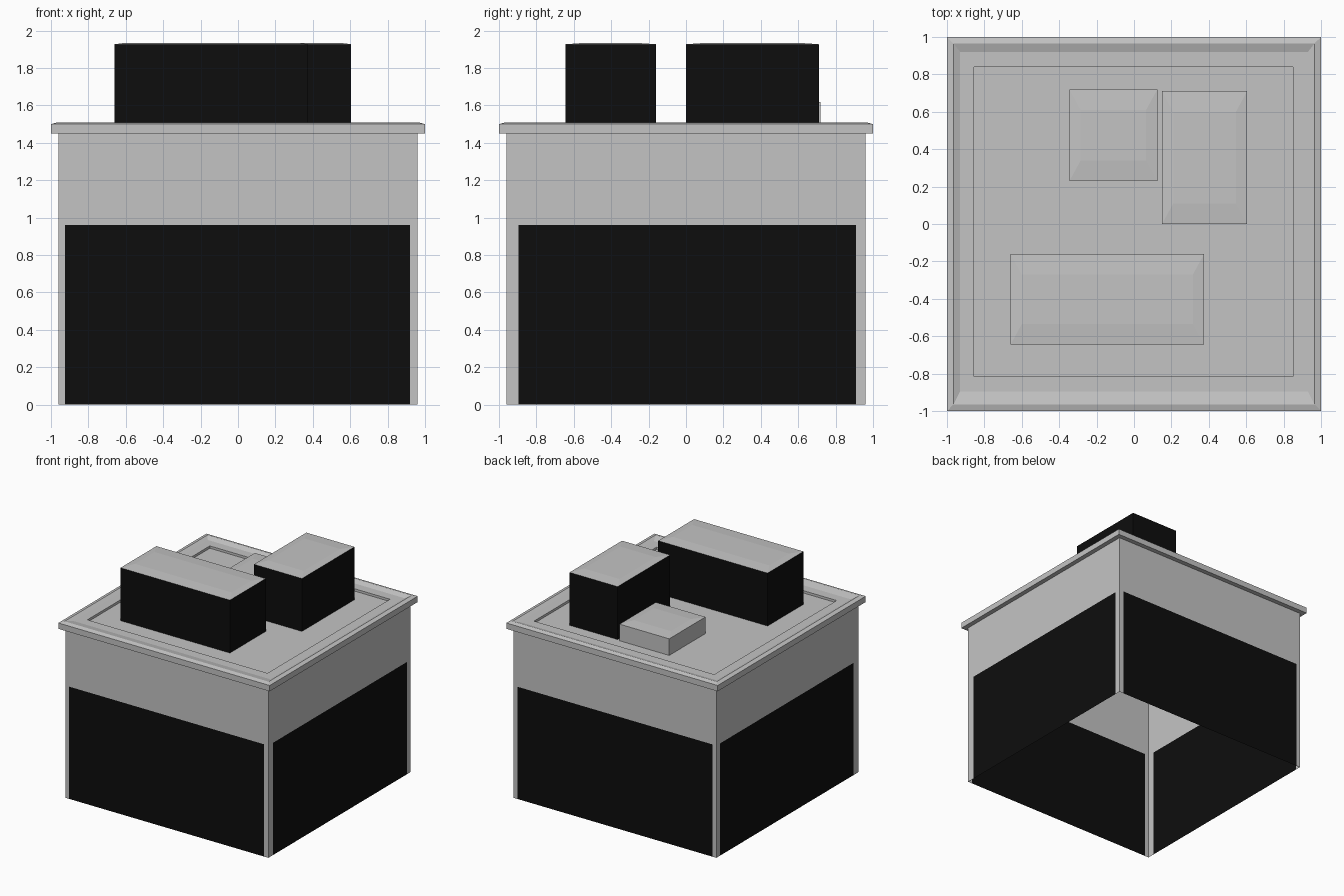
import bpy
import bmesh

cube = bpy.data.objects.get("Cube")
if cube:
    bpy.data.objects.remove(cube, do_unlink=True)


def make_material(name, value):
    mat = bpy.data.materials.new(name)
    color = (value, value, value, 1)
    mat.diffuse_color = color
    mat.use_nodes = True
    mat.node_tree.nodes["Principled BSDF"].inputs["Base Color"].default_value = color
    return mat


GREY = make_material("concrete grey", 0.55)
BLACK = make_material("near black", 0.004)


def finish(bm, name):
    mesh = bpy.data.meshes.new(name)
    bm.to_mesh(mesh)
    bm.free()
    mesh.materials.append(GREY)
    mesh.materials.append(BLACK)
    obj = bpy.data.objects.new(name, mesh)
    bpy.context.collection.objects.link(obj)
    return obj


def rect_loft(name, rings, cap_top=True, black_walls=False):
    """Join rectangles (x0, x1, y0, y1, z) in order and close the last one."""
    bm = bmesh.new()
    loops = []
    for x0, x1, y0, y1, z in rings:
        loops.append([bm.verts.new((x, y, z))
                      for x, y in ((x0, y0), (x1, y0), (x1, y1), (x0, y1))])
    for low, high in zip(loops, loops[1:]):
        for i in range(4):
            j = (i + 1) % 4
            bm.faces.new((low[i], low[j], high[j], high[i]))
    if cap_top:
        bm.faces.new(loops[-1])
    if black_walls:
        for face in bm.faces:
            face.normal_update()
            face.material_index = int(abs(face.normal.z) < 0.1)
    return finish(bm, name)


# Open-bottomed walls, each with a black panel cut into its lower part
HALF = 0.96
PANEL_TOP = 0.96
WALL_TOP = 1.45


def wall(name, place, low, high):
    bm = bmesh.new()
    columns = (-HALF, low, high, HALF)
    grid = [[bm.verts.new(place(u, z)) for u in columns]
            for z in (0, PANEL_TOP, WALL_TOP)]
    for r in range(2):
        for c in range(3):
            face = bm.faces.new((grid[r][c], grid[r][c + 1],
                                 grid[r + 1][c + 1], grid[r + 1][c]))
            face.material_index = int(r == 0 and c == 1)
    obj = finish(bm, name)
    return obj


def flip(obj):
    obj.data.flip_normals()


wall("front_wall", lambda u, z: (u, -HALF, z), -0.925, 0.92)
flip(wall("back_wall", lambda u, z: (u, HALF, z), -0.925, 0.92))
wall("left_wall", lambda u, z: (HALF, u, z), -0.895, 0.91)
flip(wall("right_wall", lambda u, z: (-HALF, u, z), -0.895, 0.91))

# Overhanging cornice, sloped rim and sunken roof deck
FLOOR = 1.475
rect_loft("roof", [
    (-HALF, HALF, -HALF, HALF, WALL_TOP),
    (-1, 1, -1, 1, WALL_TOP),
    (-1, 1, -1, 1, 1.5),
    (-0.965, 0.965, -0.965, 0.965, 1.51),
    (-0.93, 0.93, -0.895, 0.92, 1.495),
    (-0.855, 0.85, -0.815, 0.84, 1.495),
    (-0.855, 0.85, -0.815, 0.84, FLOOR),
])


# Rooftop units with slightly raised tops
def rooftop_unit(name, x0, x1, y0, y1, top, black):
    rect_loft(name, [
        (x0, x1, y0, y1, FLOOR),
        (x0, x1, y0, y1, top - 0.008),
        (x0 + 0.06, x1 - 0.06, y0 + 0.11, y1 - 0.11, top),
    ], black_walls=black)


rooftop_unit("long_rooftop_unit", -0.66, 0.375, -0.645, -0.16, 1.935, True)
rooftop_unit("tall_rooftop_unit", 0.15, 0.605, 0.0, 0.71, 1.935, True)
rooftop_unit("low_rooftop_unit", -0.345, 0.125, 0.23, 0.72, 1.625, False)
